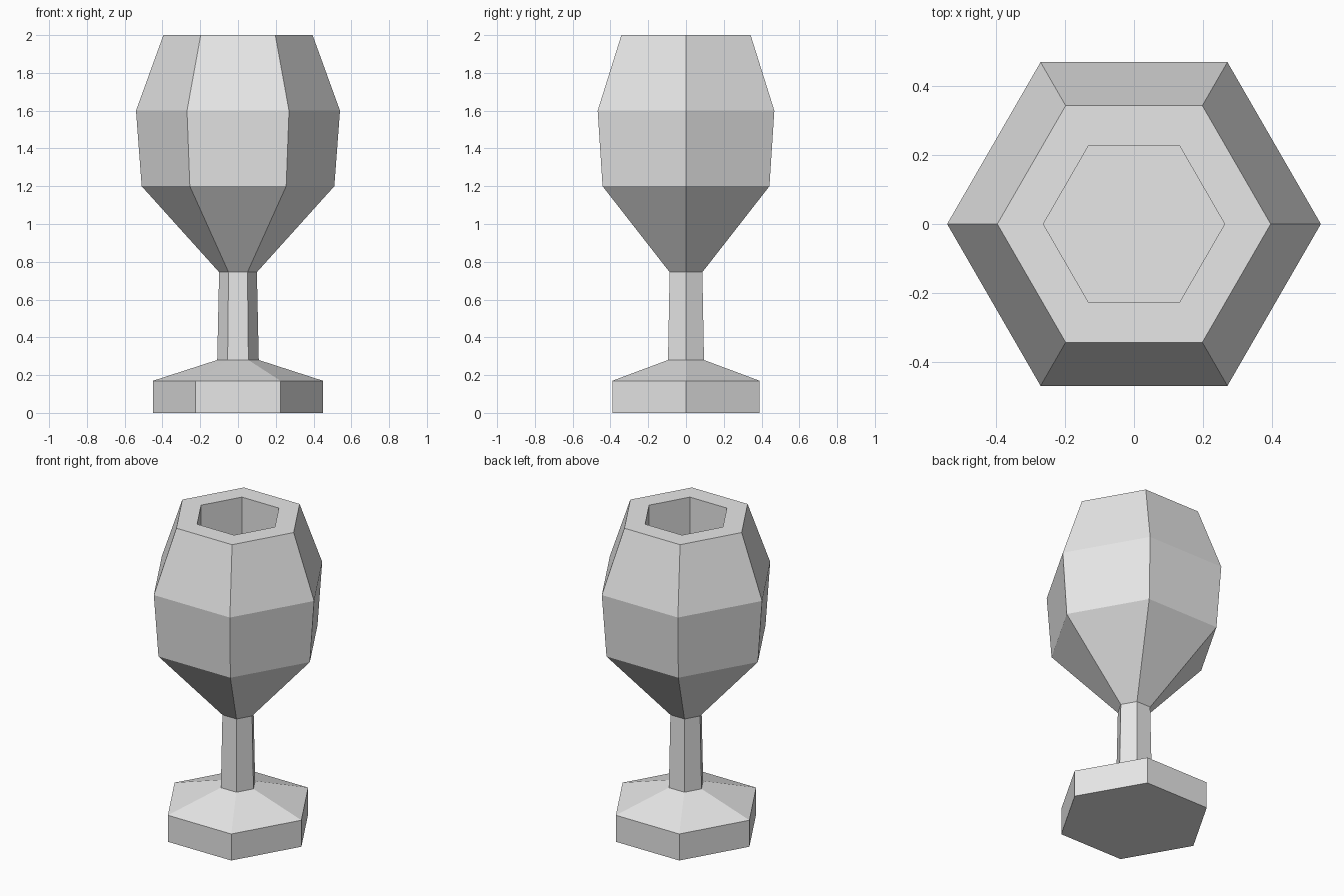
import bpy, bmesh
from math import cos, sin, tau

cube = bpy.data.objects.get("Cube")
if cube:
    bpy.data.objects.remove(cube, do_unlink=True)

SIDES = 6

grey = bpy.data.materials.new("light grey")
grey.use_nodes = True
grey.diffuse_color = (0.8, 0.8, 0.8, 1)
grey.node_tree.nodes["Principled BSDF"].inputs["Base Color"].default_value = (0.8, 0.8, 0.8, 1)


def lathe(name, profile):
    """Closed, flat-shaded hexagonal solid from (radius, height) rings."""
    bm = bmesh.new()
    rings = [[bm.verts.new((r * cos(tau * i / SIDES), r * sin(tau * i / SIDES), z))
              for i in range(SIDES)] for r, z in profile]
    for low, high in zip(rings, rings[1:]):
        for i in range(SIDES):
            j = (i + 1) % SIDES
            bm.faces.new((low[i], low[j], high[j], high[i]))
    bm.faces.new(rings[0][::-1])
    bm.faces.new(rings[-1])
    bmesh.ops.recalc_face_normals(bm, faces=bm.faces)
    mesh = bpy.data.meshes.new(name)
    bm.to_mesh(mesh)
    bm.free()
    mesh.materials.append(grey)
    obj = bpy.data.objects.new(name, mesh)
    bpy.context.collection.objects.link(obj)
    return obj


# One continuous shell: foot, stem, bowl, rim and the straight-walled hollow
lathe("goblet", [
    (0.45, 0.0), (0.45, 0.17),                  # foot
    (0.11, 0.28), (0.10, 0.745),                # stem
    (0.51, 1.20), (0.54, 1.60), (0.395, 2.0),   # bowl
    (0.262, 2.0), (0.262, 1.20),                # rim and hollow
])
